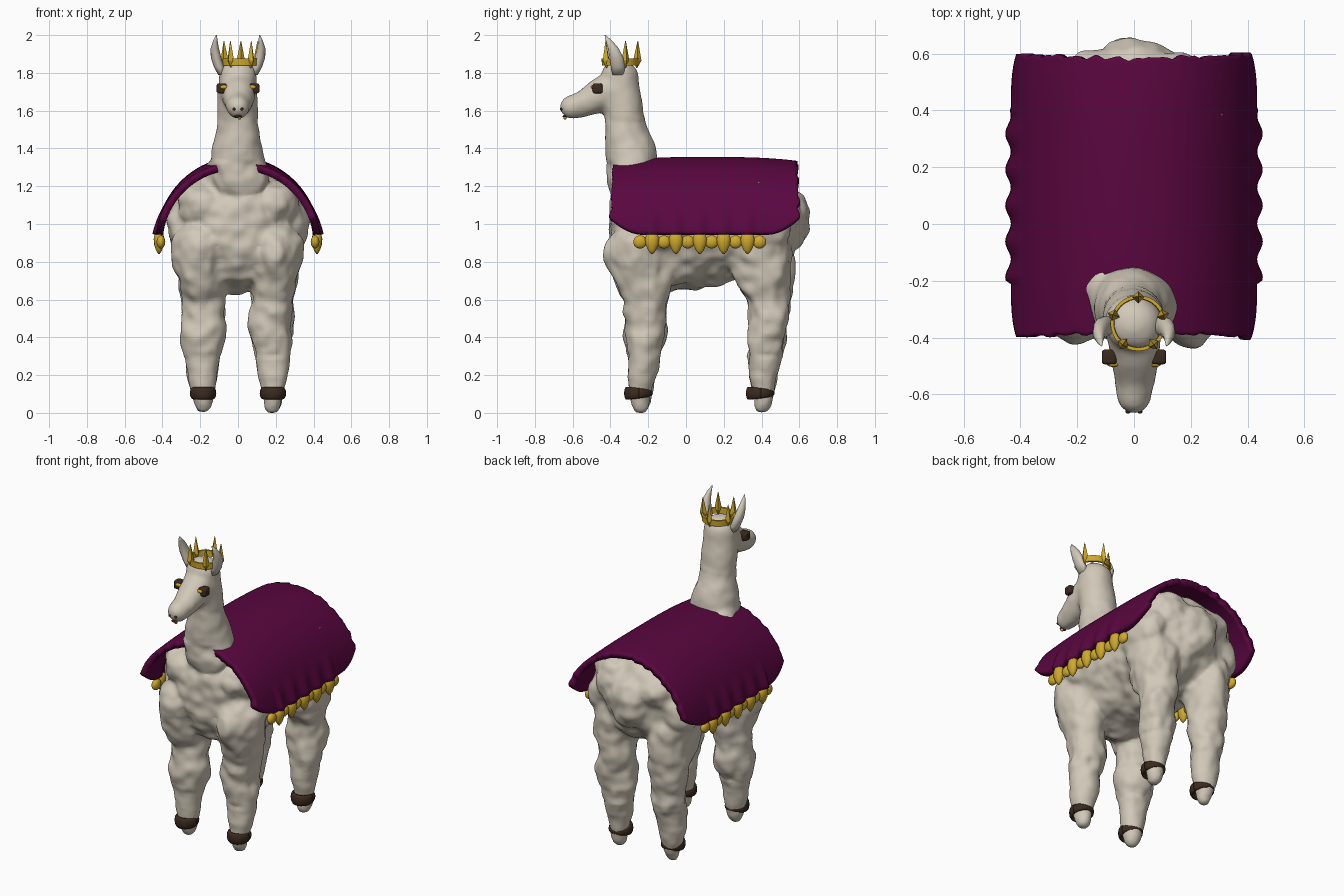
import bpy, bmesh, math
from mathutils import Vector, Matrix, noise

if "Cube" in bpy.data.objects:
    bpy.data.objects.remove(bpy.data.objects["Cube"], do_unlink=True)


def material(name, r, g, b):
    m = bpy.data.materials.new(name)
    m.use_nodes = True
    m.diffuse_color = (r, g, b, 1)
    node = next(n for n in m.node_tree.nodes if n.type == 'BSDF_PRINCIPLED')
    node.inputs["Base Color"].default_value = (r, g, b, 1)
    node.inputs["Roughness"].default_value = 0.8
    return m


WOOL = material("cream wool", 0.64, 0.58, 0.48)
PURPLE = material("purple cloth", 0.1, 0.002, 0.05)
GOLD = material("gold", 0.63, 0.4, 0.025)
BROWN = material("dark brown", 0.044, 0.023, 0.014)


def finish(bm, name, mat, smooth=True):
    bmesh.ops.recalc_face_normals(bm, faces=bm.faces[:])
    me = bpy.data.meshes.new(name)
    bm.to_mesh(me)
    bm.free()
    me.materials.append(mat)
    ob = bpy.data.objects.new(name, me)
    bpy.context.collection.objects.link(ob)
    if smooth:
        me.shade_smooth()
    return ob


def bake(ob):
    """Replace the mesh with its modified result."""
    dg = bpy.context.evaluated_depsgraph_get()
    me = bpy.data.meshes.new_from_object(ob.evaluated_get(dg))
    ob.modifiers.clear()
    ob.data = me
    return me


def ball(bm, centre, radii, sub=3):
    mat = Matrix.Translation(centre) @ Matrix.Diagonal((*radii, 1))
    bmesh.ops.create_icosphere(bm, subdivisions=sub, radius=1, matrix=mat)


def chain(bm, rows, steps=5):
    """Overlapping ellipsoids between rows of centre + radii."""
    for a, b in zip(rows, rows[1:]):
        for i in range(steps + 1):
            t = i / steps
            v = [p + (q - p) * t for p, q in zip(a, b)]
            ball(bm, v[:3], v[3:])


def loft(bm, rings):
    """Skin closed rings of points and cap the ends."""
    loops = [[bm.verts.new(p) for p in ring] for ring in rings]
    n = len(loops[0])
    for a, b in zip(loops, loops[1:]):
        for i in range(n):
            bm.faces.new((a[i], a[(i + 1) % n], b[(i + 1) % n], b[i]))
    bm.faces.new(loops[0])
    bm.faces.new(loops[-1])


# Woolly body: torso, rump, neck, head and legs fused together
bm = bmesh.new()
chain(bm, [(0, -.16, .97, .32, .26, .345), (0, .08, .99, .33, .25, .325),
           (0, .36, 1.02, .33, .25, .295)])
ball(bm, (0, .53, 1.02), (.15, .125, .17))
ball(bm, (-.1, -.24, 1.26), (.09, .09, .09))
chain(bm, [(0, -.28, 1.25, .16, .145, .14), (0, -.3, 1.42, .126, .128, .1),
           (0, -.325, 1.56, .11, .105, .1), (0, -.35, 1.7, .108, .108, .09),
           (0, -.348, 1.78, .102, .098, .09)])
chain(bm, [(0, -.37, 1.725, .1, .095, .095), (0, -.46, 1.68, .09, .08, .092),
           (0, -.55, 1.635, .073, .06, .072), (0, -.605, 1.622, .062, .06, .064)])
for s in (-1, 1):
    chain(bm, [(s * .2, -.24, 1.1, .125, .15, .13), (s * .21, .4, 1.12, .12, .15, .13)])
    ball(bm, (s * .15, .49, 1.12), (.13, .12, .13))
    ball(bm, (s * .27, -.12, 1.0), (.11, .15, .15))
    ball(bm, (s * .26, .4, 1.0), (.1, .16, .17))
    for y in (0, .645):
        chain(bm, [(s * .2, y - .255, .86, .14, .175, .17),
                   (s * .195, y - .235, .75, .135, .16, .11),
                   (s * .183, y - .212, .6, .112, .118, .09),
                   (s * .183, y - .212, .42, .113, .105, .1),
                   (s * .185, y - .235, .2, .08, .076, .08),
                   (s * .185, y - .24, .055, .042, .045, .055)])
body = finish(bm, "woolly_body", WOOL)
rem = body.modifiers.new("fuse", 'REMESH')
rem.mode = 'VOXEL'
rem.voxel_size = .014
sm = body.modifiers.new("soften", 'SMOOTH')
sm.iterations = 5
me = bake(body)
moves = []
for v in me.vertices:
    c = v.co
    amp = .25 if c.z > 1.55 else (.5 if c.z < .3 or c.z > 1.33 else 1)
    d = noise.noise(c * 6) * .028 + noise.noise(c * 16) * .011
    moves.append(c + v.normal * d * amp)
for v, c in zip(me.vertices, moves):
    v.co = c
    v.co.z = max(v.co.z, 0)
me.shade_smooth()

# Draped cloth with wavy hem and rounded corners
NU, NV = 64, 80
bm = bmesh.new()
grid = []
for j in range(NV + 1):
    t = 2 * j / NV - 1
    limit = math.radians(84 - 12 * max(0, (abs(t) - .65) / .35) ** 2)
    rise = .455 - (.03 if t < 0 else .02) * abs(t) ** 3
    row = []
    for i in range(NU + 1):
        u = 2 * i / NU - 1
        y = .1 + t * (.483 + .015 * abs(u))
        y += noise.noise(Vector((u * 14, t, 3))) * .016 * abs(t) ** 12
        wave = (1 + math.cos(math.tau * (y - .065) / .1264)) * max(0, abs(u) - .75) / .25
        wave *= .01 if abs(t) < .62 else 0
        a = u * limit
        row.append(bm.verts.new(((.436 + wave) * math.sin(a), y,
                                 .9 + rise * math.cos(a))))
    grid.append(row)
for a, b in zip(grid, grid[1:]):
    for i in range(NU):
        bm.faces.new((a[i], a[i + 1], b[i + 1], b[i]))
cloth = finish(bm, "draped_cloth", PURPLE)
sol = cloth.modifiers.new("thickness", 'SOLIDIFY')
sol.thickness = .038
sol.offset = -1 if cloth.data.polygons[NU // 2].normal.z > 0 else 1

# Gold trim: broad pointed drops alternating with beads
for s, side in ((1, "left"), (-1, "right")):
    bm = bmesh.new()
    for k in range(11):
        y = -.243 + k * .0632
        if k % 2 == 0:
            ball(bm, (s * .408, y, .905), (.023, .036, .035))
        else:
            prof = ((.955, .018), (.945, .031), (.92, .038), (.89, .034),
                    (.86, .021), (.84, .004))
            loft(bm, [[(s * .418 + r * .75 * math.cos(math.tau * i / 14),
                        y + r * math.sin(math.tau * i / 14), z)
                       for i in range(14)] for z, r in prof])
    finish(bm, side + "_tassels", GOLD)

# Dark hoof bands, thick in front and thin behind
for s, side in ((1, "left"), (-1, "right")):
    for y, end in ((-.248, "front"), (.397, "hind")):
        bm = bmesh.new()
        rings = []
        for i in range(28):
            a = math.tau * i / 28
            f = (1 - math.sin(a)) / 2
            h = .014 + .022 * f ** .6
            ring = []
            for k in range(10):
                b = math.tau * k / 10
                r = .058 + .014 * math.cos(b) + .008 * f
                ring.append((s * .185 + r * math.cos(a) * .92,
                             y + r * math.sin(a), .104 + h * math.sin(b)))
            rings.append(ring)
        loft(bm, rings + rings[:1])
        finish(bm, end + "_" + side + "_hoof", BROWN)

# Ears: slim, curling inward and forward at the tip
ear = ((.085, -.36, 1.79, .02, .03), (.1, -.36, 1.83, .027, .037),
       (.116, -.368, 1.88, .028, .037), (.123, -.385, 1.93, .022, .029),
       (.12, -.408, 1.97, .012, .017), (.114, -.428, 2.0, .002, .003))
for s, side in ((1, "left"), (-1, "right")):
    bm = bmesh.new()
    loft(bm, [[(s * (x + rx * math.cos(math.tau * i / 16)),
                y + ry * math.sin(math.tau * i / 16), z) for i in range(16)]
              for x, y, z, rx, ry in ear])
    finish(bm, side + "_ear", WOOL)

    # Boxy eyes with a gold front
    bm = bmesh.new()
    bmesh.ops.create_cube(bm, size=.052, matrix=Matrix.Translation((s * .087, -.468, 1.718)))
    bmesh.ops.bevel(bm, geom=bm.edges[:], offset=.01, segments=3,
                    affect='EDGES', profile=.5)
    finish(bm, side + "_eye", BROWN)
    bm = bmesh.new()
    ball(bm, (s * .074, -.494, 1.725), (.021, .009, .011))
    finish(bm, side + "_eye_glint", GOLD)

    bm = bmesh.new()
    ball(bm, (s * .021, -.66, 1.608), (.009, .008, .008), 2)
    finish(bm, side + "_nostril", BROWN)

# Mouth and tooth
bm = bmesh.new()
ball(bm, (0, -.642, 1.57), (.022, .012, .007), 2)
finish(bm, "mouth", BROWN)
bm = bmesh.new()
ball(bm, (.008, -.64, 1.562), (.01, .009, .009), 2)
finish(bm, "tooth", GOLD)

# Crown band with five double-pointed spikes
CX, CY, R = .015, -.349, .084
bm = bmesh.new()
section = ((0, 1.838), (.012, 1.838), (.014, 1.875), (.002, 1.875))
rings = [[(CX + (R + o) * math.cos(math.tau * i / 32),
           CY + (R + o) * math.sin(math.tau * i / 32), z) for o, z in section]
         for i in range(33)]
loft(bm, rings)
bmesh.ops.remove_doubles(bm, verts=bm.verts[:], dist=.0001)
finish(bm, "crown_band", GOLD, False)
bm = bmesh.new()
for k in range(5):
    a = math.radians(90 + 72 * k)
    rings = []
    for z, r, out in ((1.825, .002, .004), (1.865, .022, .007), (1.97, .0015, .01)):
        c = Vector((CX + (R + out) * math.cos(a), CY + (R + out) * math.sin(a), z))
        rings.append([c + Vector((math.cos(a + q), math.sin(a + q), 0)) * r
                      for q in (0, math.pi / 2, math.pi, -math.pi / 2)])
    loft(bm, rings)
finish(bm, "crown_spikes", GOLD, False)
